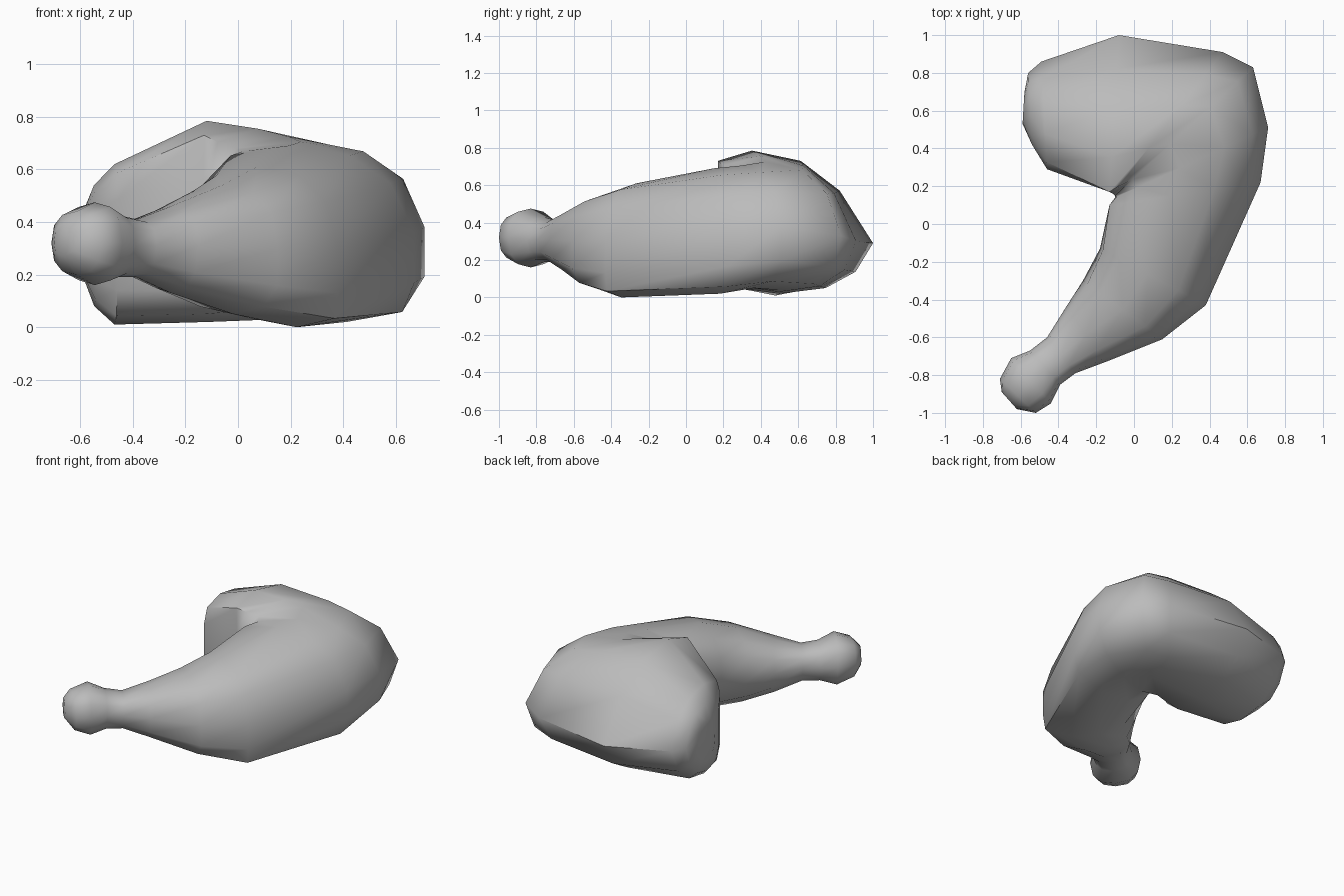
import bpy, bmesh
from math import cos, sin, pi, radians

cube = bpy.data.objects.get("Cube")
if cube:
    bpy.data.objects.remove(cube)

grey = bpy.data.materials.new("plain grey")
grey.use_nodes = True
colour = (.5, .5, .5, 1)
grey.diffuse_color = colour
grey.node_tree.nodes["Principled BSDF"].inputs["Base Color"].default_value = colour

# Upright sections: inner xy, outer xy, bottom, middle and top heights
BONE = [
    ((-.70, -.89), (-.62, -.98), .27, .32, .39),  # rounded knob
    ((-.71, -.82), (-.52, -1), .20, .32, .44),
    ((-.65, -.71), (-.44, -.95), .16, .32, .475),
    ((-.55, -.67), (-.39, -.85), .19, .31, .43),
    ((-.46, -.6), (-.31, -.79), .19, .31, .41),   # narrow shank
    ((-.36, -.44), (-.15, -.73), .13, .31, .46),
]
# The same, then how far across the section its crest and keel lie
MEAT = [
    ((-.27, -.3), (.15, -.61), .05, .3, .54, .5, .6),
    ((-.18, -.13), (.38, -.43), 0, .3, .61, .45, .72),   # thick drumstick
    ((-.13, .1), (.67, .22), .02, .36, .69, .4, .68),
    ((-.1, .14), (.71, .51), .05, .38, .705, .42, .6),   # bend into the thigh
    ((-.1, .15), (.63, .83), .04, .33, .725, .4, .5),
    ((-.11, .16), (.47, .91), .03, .3, .755, .32, .45),
    ((-.13, .17), (-.08, 1), .02, .29, .785, .22, .4),   # thigh
    ((-.46, .29), (-.49, .86), .01, .31, .62, .33, .33),
    ((-.54, .42), (-.56, .8), .08, .32, .54, .4, .35),
    ((-.59, .53), (-.58, .7), .18, .33, .45, .5, .5),
]
SIDES = 12


def boxy(value):
    """Push a sine or cosine outwards, so that a circle becomes squarer."""
    return abs(value) ** .82 * (1 if value >= 0 else -1)


def add_ring(bm, inner, outer, bottom, middle, top, crest=.5, keel=.5):
    """Add one closed ring of vertices in an upright plane."""
    ring = []
    for side in range(SIDES):
        angle = 2 * pi * side / SIDES
        sideways, upwards = boxy(cos(angle)), boxy(sin(angle))
        lean = (crest if upwards > 0 else keel) - .5
        across = .5 + .5 * sideways + lean * abs(upwards)
        across = min(max(across, 0), 1)
        reach = top - middle if upwards > 0 else middle - bottom
        x, y = (a + (b - a) * across for a, b in zip(inner, outer))
        ring.append(bm.verts.new((x, y, middle + upwards * reach)))
    return ring


# Loft the whole leg through its sections and close both ends
bm = bmesh.new()
rings = [add_ring(bm, *section) for section in BONE + MEAT]
for first, second in zip(rings, rings[1:]):
    for side in range(SIDES):
        after = (side + 1) % SIDES
        bm.faces.new((first[side], first[after], second[after], second[side]))
bm.faces.new(rings[0])
bm.faces.new(rings[-1])
bmesh.ops.recalc_face_normals(bm, faces=bm.faces)

mesh = bpy.data.meshes.new("drumstick_leg")
bm.to_mesh(mesh)
bm.free()
mesh.materials.append(grey)
leg = bpy.data.objects.new("drumstick_leg", mesh)
bpy.context.collection.objects.link(leg)

# Smooth shading that keeps the sharp edges
bpy.ops.object.select_all(action="DESELECT")
leg.select_set(True)
bpy.context.view_layer.objects.active = leg
bpy.ops.object.shade_smooth_by_angle(angle=radians(50))
